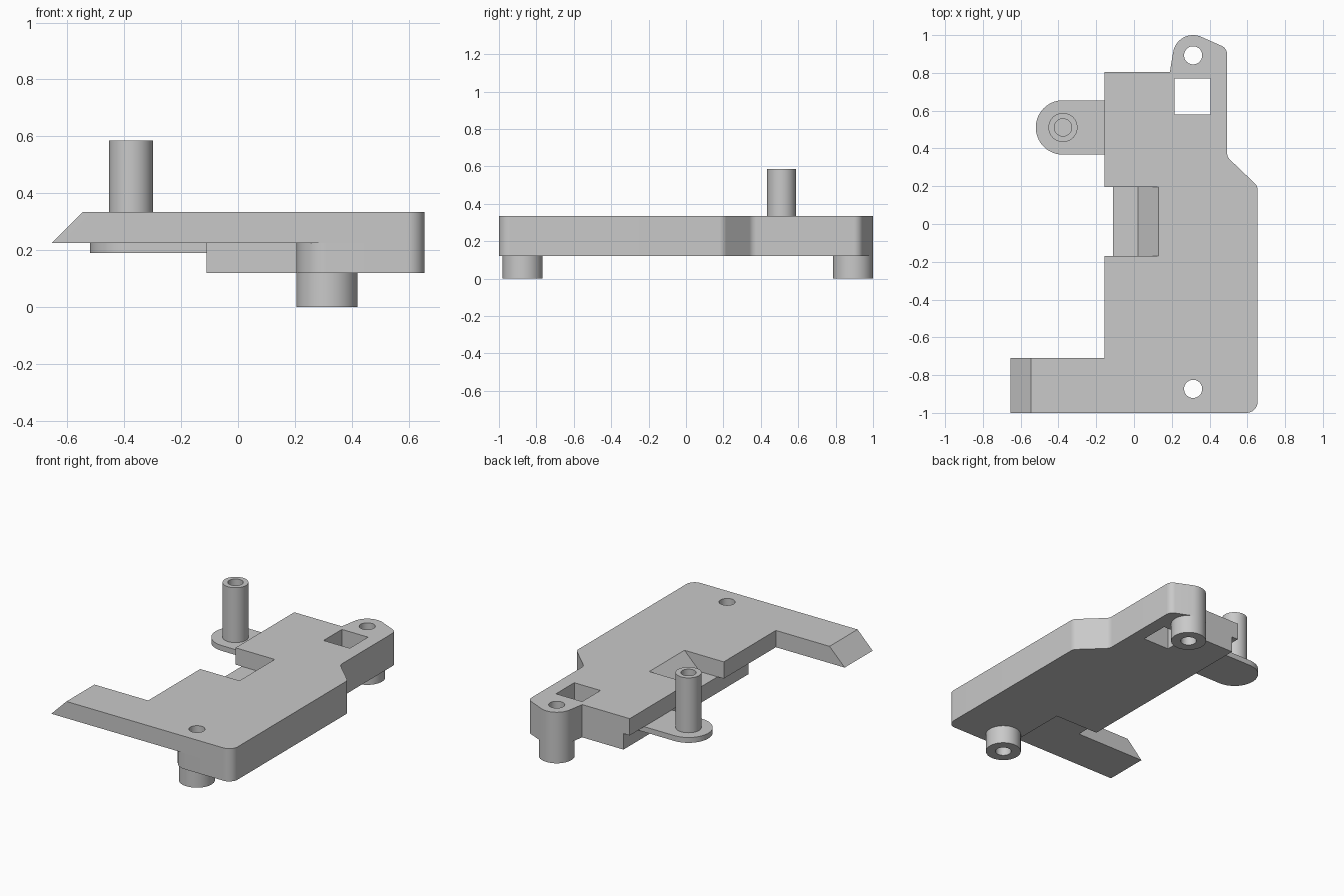
import bpy, bmesh, math
from mathutils import Vector

cube = bpy.data.objects.get("Cube")
if cube:
    bpy.data.objects.remove(cube, do_unlink=True)

grey = bpy.data.materials.new("plain grey")
grey.use_nodes = True
grey.diffuse_color = (0.585, 0.585, 0.585, 1)
grey.node_tree.nodes["Principled BSDF"].inputs["Base Color"].default_value = grey.diffuse_color


def arc(cx, cy, rx, ry, start, end, steps=16):
    angles = [math.radians(start + (end - start) * i / steps) for i in range(steps + 1)]
    return [(cx + rx * math.cos(a), cy + ry * math.sin(a)) for a in angles]


def circle(cx, cy, r):
    return arc(cx, cy, r, r, 0, 360, 48)[:-1]


def rounded(points, steps=8):
    """Fillet every corner that carries a radius as its third value."""
    out = []
    for i, p in enumerate(points):
        if len(p) == 2:
            out.append(p)
            continue
        c, r = Vector(p[:2]), p[2]
        to_prev = (Vector(points[i - 1][:2]) - c).normalized()
        to_next = (Vector(points[(i + 1) % len(points)][:2]) - c).normalized()
        half = to_prev.angle(to_next) / 2
        centre = c + (to_prev + to_next).normalized() * (r / math.sin(half))
        first = c + to_prev * (r / math.tan(half)) - centre
        last = c + to_next * (r / math.tan(half)) - centre
        for k in range(steps + 1):
            spoke = first.lerp(last, k / steps).normalized() * r
            out.append(tuple(centre + spoke))
    return out


def plate(name, loops, bottom, top, reshape=None):
    """Extrude an outline (first loop) with holes (other loops)."""
    curve = bpy.data.curves.new(name + "_profile", "CURVE")
    curve.dimensions = "2D"
    curve.fill_mode = "BOTH"
    curve.extrude = (top - bottom) / 2
    for loop in loops:
        spline = curve.splines.new("POLY")
        spline.points.add(len(loop) - 1)
        for point, (x, y) in zip(spline.points, loop):
            point.co = (x, y, 0, 1)
        spline.use_cyclic_u = True
    helper = bpy.data.objects.new(name + "_profile", curve)
    bpy.context.scene.collection.objects.link(helper)
    graph = bpy.context.evaluated_depsgraph_get()
    mesh = bpy.data.meshes.new_from_object(helper.evaluated_get(graph))
    bpy.data.objects.remove(helper, do_unlink=True)
    bpy.data.curves.remove(curve)

    bm = bmesh.new()
    bm.from_mesh(mesh)
    bmesh.ops.remove_doubles(bm, verts=bm.verts, dist=0.0005)
    for v in bm.verts:
        is_top = v.co.z > 0
        v.co.z = top if is_top else bottom
        if reshape:
            reshape(v, is_top)
    bmesh.ops.recalc_face_normals(bm, faces=bm.faces)
    bm.to_mesh(mesh)
    bm.free()
    mesh.name = name
    mesh.materials.clear()
    mesh.materials.append(grey)
    obj = bpy.data.objects.new(name, mesh)
    bpy.context.scene.collection.objects.link(obj)
    bpy.ops.object.select_all(action="DESELECT")
    obj.select_set(True)
    bpy.context.view_layer.objects.active = obj
    bpy.ops.object.shade_smooth_by_angle(angle=math.radians(30))


FOOT, BASE, MID, TOP = 0.0, 0.12, 0.225, 0.335
SLOPE = TOP - MID
TIP, NOTCH = -0.655, 0.13
SCREW_X, FRONT_Y, REAR_Y = 0.313, -0.873, 0.893
BOSS_R, HOLE_R = 0.107, 0.048

# Shared rear lug and right-hand edge of both layers
edge = [(0.19, 0.805)] + arc(SCREW_X, REAR_Y, BOSS_R, BOSS_R, 172, 65) + [
    (0.493, 0.93, 0.05), (0.493, 0.355, 0.05), (0.655, 0.2, 0.05), (0.655, -1, 0.06)]
holes = [circle(SCREW_X, y, HOLE_R) for y in (FRONT_Y, REAR_Y)]
holes.append([(0.215, 0.58), (0.405, 0.58), (0.405, 0.77), (0.215, 0.77)])


# Upper layer with arm, bevelled arm tip and ramped notch
def ramps(v, is_top):
    if abs(v.co.x - TIP) < 0.001 and is_top:
        v.co.x += SLOPE
    elif abs(v.co.x - NOTCH) < 0.001 and -0.2 < v.co.y < 0.2 and not is_top:
        v.co.x -= SLOPE


upper = rounded([(-0.155, 0.805)] + edge + [
    (TIP, -1), (TIP, -0.71), (-0.155, -0.71), (-0.155, -0.17),
    (NOTCH, -0.17), (NOTCH, 0.195), (-0.155, 0.195)])
plate("upper_plate", [upper] + holes, MID, TOP, ramps)

# Lower layer, cut back around the front boss
lower = rounded([(-0.11, 0.805)] + edge
                + arc(SCREW_X, FRONT_Y, BOSS_R, 1 + FRONT_Y, 270, 180)
                + [(SCREW_X - BOSS_R, -0.49), (-0.11, -0.49)])
plate("lower_plate", [lower] + holes, BASE, MID)

# Screw bosses underneath
for name, y in (("front_boss", FRONT_Y), ("rear_boss", REAR_Y)):
    plate(name, [circle(SCREW_X, y, BOSS_R), circle(SCREW_X, y, HOLE_R)], FOOT, BASE)

# Side tab carrying the hollow post
PX, PY, TAB_R = -0.376, 0.511, 0.144
tab = arc(PX, PY, TAB_R, TAB_R, 90, 270, 32) + [(-0.11, PY - TAB_R), (-0.11, PY + TAB_R)]
plate("side_tab", [tab], 0.19, MID)
plate("hollow_post", [circle(PX, PY, 0.077), circle(PX, PY, 0.046)], MID, 0.585)
